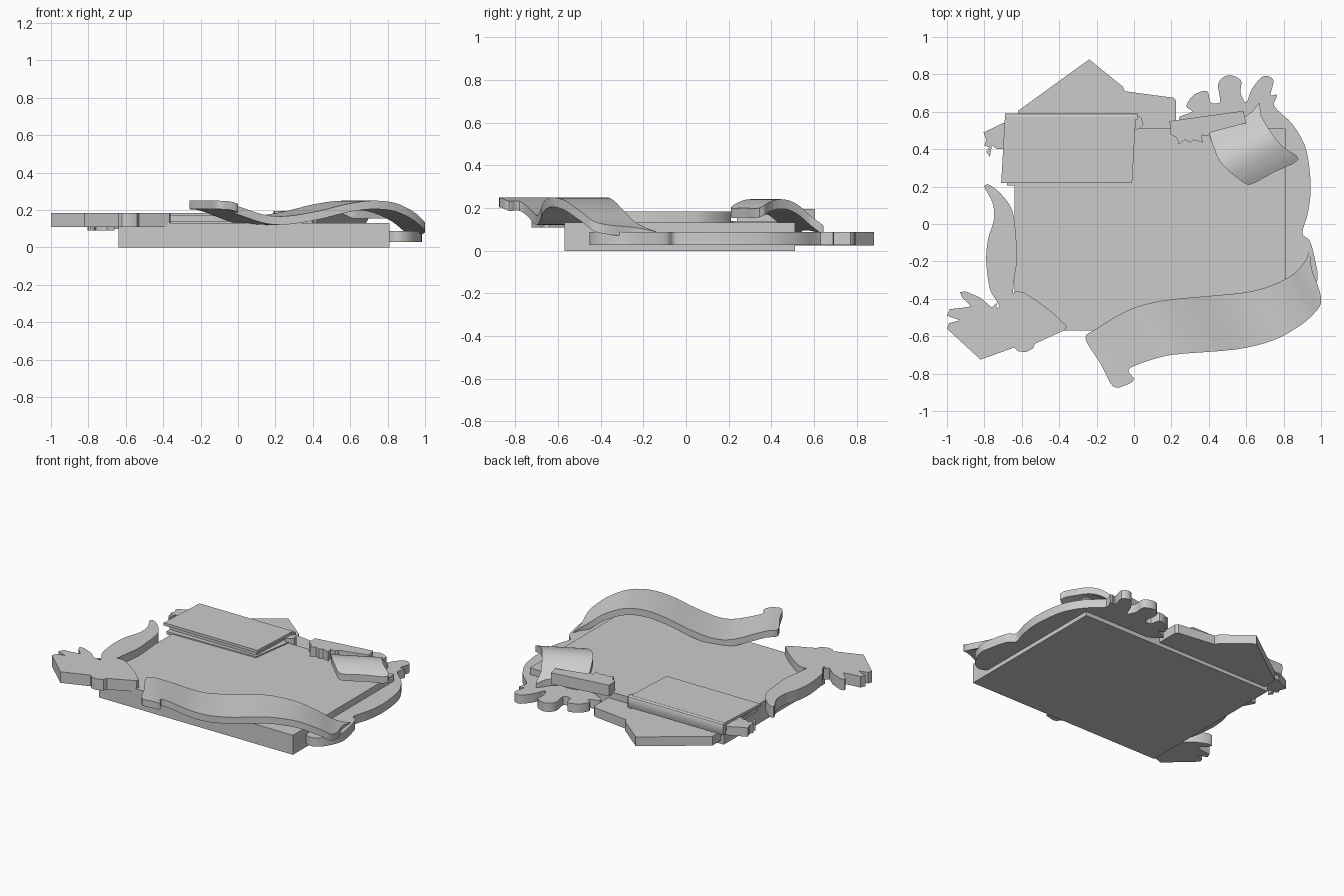
import bpy, bmesh
from mathutils import Vector

if "Cube" in bpy.data.objects:
    bpy.data.objects.remove(bpy.data.objects["Cube"])


def finish(name, bm, smooth=True):
    bmesh.ops.recalc_face_normals(bm, faces=bm.faces)
    me = bpy.data.meshes.new(name)
    bm.to_mesh(me)
    bm.free()
    ob = bpy.data.objects.new(name, me)
    bpy.context.collection.objects.link(ob)
    if smooth:
        bpy.ops.object.select_all(action='DESELECT')
        ob.select_set(True)
        bpy.context.view_layer.objects.active = ob
        bpy.ops.object.shade_smooth_by_angle(angle=0.6)
    return ob


def rounded(pts, steps=4):
    """Closed smooth outline through the points; sharp angles stay tight."""
    out, n = [], len(pts)
    for i in range(n):
        p0, p1, p2, p3 = (Vector(pts[(i + k) % n]) for k in (-1, 0, 1, 2))
        lim = (p2 - p1).length
        m1, m2 = (p2 - p0) / 2, (p3 - p1) / 2
        m1 *= min(1, lim / max(m1.length, 1e-6))
        m2 *= min(1, lim / max(m2.length, 1e-6))
        for s in range(steps):
            t = s / steps
            out.append((2*t**3 - 3*t*t + 1) * p1 + (t**3 - 2*t*t + t) * m1
                       + (3*t*t - 2*t**3) * p2 + (t**3 - t*t) * m2)
    return out


def plate(name, pts, z0, z1, smooth=True):
    bm = bmesh.new()
    f = bm.faces.new([bm.verts.new((p[0], p[1], z0)) for p in pts])
    ext = bmesh.ops.extrude_face_region(bm, geom=[f])
    for v in ext['geom']:
        if isinstance(v, bmesh.types.BMVert):
            v.co.z = z1
    return finish(name, bm, smooth)


def height(keys, u):
    """Smooth interpolation of evenly readable (u, z) keys."""
    if u <= keys[0][0]:
        return keys[0][1]
    for i in range(len(keys) - 1):
        (a, za), (b, zb) = keys[i], keys[i + 1]
        if u <= b:
            def slope(j):
                lo, hi = max(j - 1, 0), min(j + 1, len(keys) - 1)
                return (keys[hi][1] - keys[lo][1]) / (keys[hi][0] - keys[lo][0])
            t, h = (u - a) / (b - a), b - a
            return ((2*t**3 - 3*t*t + 1) * za + (t**3 - 2*t*t + t) * h * slope(i)
                    + (3*t*t - 2*t**3) * zb + (t**3 - t*t) * h * slope(i + 1))
    return keys[-1][1]


def bent_plate(name, pts, axis, keys, thick, cuts=36):
    """Flat outline sliced across one direction, then bent up and down."""
    d = Vector((axis[0], axis[1], 0)).normalized()
    bm = bmesh.new()
    f = bm.faces.new([bm.verts.new((p[0], p[1], 0)) for p in pts])
    bmesh.ops.triangulate(bm, faces=[f])
    u0, u1 = keys[0][0], keys[-1][0]
    for i in range(1, cuts):
        u = u0 + (u1 - u0) * i / cuts
        bmesh.ops.bisect_plane(bm, geom=bm.verts[:] + bm.edges[:] + bm.faces[:],
                               plane_co=d * u, plane_no=d)
    for v in bm.verts:
        v.co.z = height(keys, v.co.dot(d))
    ext = bmesh.ops.extrude_face_region(bm, geom=bm.faces[:])
    for v in ext['geom']:
        if isinstance(v, bmesh.types.BMVert):
            v.co.z -= thick
    return finish(name, bm)


# main rectangular board
plate("board", [(-.64, -.57), (.81, -.57), (.81, .51), (-.64, .51)], 0, .132, False)

# pointed panel at the back
plate("back_panel", [(-.62, .45), (-.62, .605), (-.24, .88), (-.06, .735), (-.05, .71),
                     (.21, .675), (.225, .66), (.225, .45)], .025, .087, False)

# scalloped surround on the right
plate("right_surround", rounded([
    (.40, .48), (.24, .56), (.31, .60), (.28, .63), (.32, .69), (.39, .71), (.41, .65),
    (.46, .655), (.45, .75), (.50, .795), (.57, .77), (.57, .70), (.60, .65),
    (.63, .72), (.69, .79), (.745, .77), (.73, .69), (.765, .69), (.75, .63),
    (.85, .53), (.92, .40), (.945, .20), (.93, .06), (.90, -.05), (.94, -.09),
    (.97, -.20), (.98, -.30), (.92, -.42), (.84, -.45), (.77, -.36), (.78, 0), (.72, .40)]),
    .028, .087)

# leaf standing along the left edge
plate("left_leaf", rounded([
    (-.70, -.46), (-.735, -.41), (-.77, -.35), (-.79, -.2), (-.78, -.08), (-.75, .02),
    (-.755, .11), (-.80, .20), (-.775, .21), (-.71, .16), (-.65, .07), (-.63, -.08),
    (-.625, -.19), (-.64, -.29), (-.655, -.40)]), .11, .185)

# spiky front left cutout
plate("left_cutout", [
    (-.82, -.725), (-.64, -.66), (-.62, -.68), (-.58, -.685), (-.54, -.665), (-.53, -.64),
    (-.365, -.565), (-.36, -.545), (-.44, -.47), (-.52, -.41), (-.59, -.365), (-.63, -.36),
    (-.66, -.38), (-.69, -.43), (-.735, -.45), (-.735, -.42), (-.76, -.445), (-.78, -.43),
    (-.82, -.395), (-.90, -.36), (-.93, -.365), (-.92, -.39), (-.87, -.44), (-.93, -.45),
    (-.985, -.455), (-1, -.49), (-.93, -.515), (-.99, -.53), (-1, -.56)], .11, .185)

# small sprig beside the book
plate("small_sprig", [
    (-.66, .36), (-.70, .40), (-.73, .40), (-.76, .42), (-.77, .36), (-.79, .385), (-.775, .41),
    (-.80, .42), (-.79, .45), (-.805, .49), (-.75, .515), (-.70, .54), (-.66, .54)],
    .09, .15, False)

# closed book: lower cover, pages, upper cover
plate("book_lower_cover", [(-.68, .205), (-.02, .22), (.03, .57), (-.68, .57)],
      .12, .14, False)
plate("book_pages", [(-.68, .24), (-.03, .24), (-.015, .56), (-.67, .56)],
      .138, .168, False)
plate("book_upper_cover", [(-.71, .22), (-.01, .22), (.01, .575), (-.69, .575)],
      .167, .185, False)

# rounded spine along the back of the book
bm = bmesh.new()
profile = [(.56, .185), (.575, .184), (.587, .177), (.592, .165), (.592, .13),
           (.585, .105), (.565, .10), (.56, .13)]
f = bm.faces.new([bm.verts.new((-.69, y, z)) for y, z in profile])
ext = bmesh.ops.extrude_face_region(bm, geom=[f])
for v in ext['geom']:
    if isinstance(v, bmesh.types.BMVert):
        v.co.x = .02
finish("book_spine", bm)
plate("book_spine_end", [(.0, .50), (.03, .51), (.05, .53), (.04, .57), (.01, .585), (.0, .58)],
      .10, .165, False)

# jagged leaf bar at the back right
plate("leaf_bar", [
    (.19, .55), (.585, .605), (.60, .54), (.41, .49), (.395, .47), (.36, .475), (.37, .435),
    (.32, .45), (.30, .435), (.27, .45), (.24, .425), (.23, .46), (.195, .48)],
    .12, .195, False)

# arched curl at the back right
bent_plate("arched_curl", rounded([
    (.41, .51), (.55, .55), (.63, .60), (.67, .645), (.68, .58), (.74, .48), (.80, .41),
    (.88, .345), (.75, .278), (.62, .21), (.56, .24), (.47, .32), (.43, .40)], 3),
    (-.46, .89), [(-.11, .195), (-.05, .222), (.02, .24), (.08, .238), (.14, .215),
                  (.20, .17), (.28, .105)], .045)

# long wavy ribbon across the front
bent_plate("wavy_ribbon", rounded([
    (-.26, -.61), (-.2, -.56), (-.03, -.46), (.15, -.41), (.4, -.385), (.6, -.365),
    (.73, -.33), (.85, -.27), (.92, -.19), (.94, -.14), (.95, -.24), (.99, -.35),
    (1.0, -.42), (.97, -.47), (.9, -.535), (.75, -.62), (.55, -.67), (.2, -.70),
    (.05, -.74), (-.03, -.78), (.0, -.83), (-.04, -.86), (-.11, -.87), (-.18, -.745)], 4),
    (.85, .52), [(-.54, .25), (-.48, .245), (-.40, .222), (-.25, .175), (-.15, .167),
                 (0, .192), (.15, .232), (.28, .25), (.42, .237), (.55, .185),
                 (.63, .135), (.74, .085)], .045, 48)
